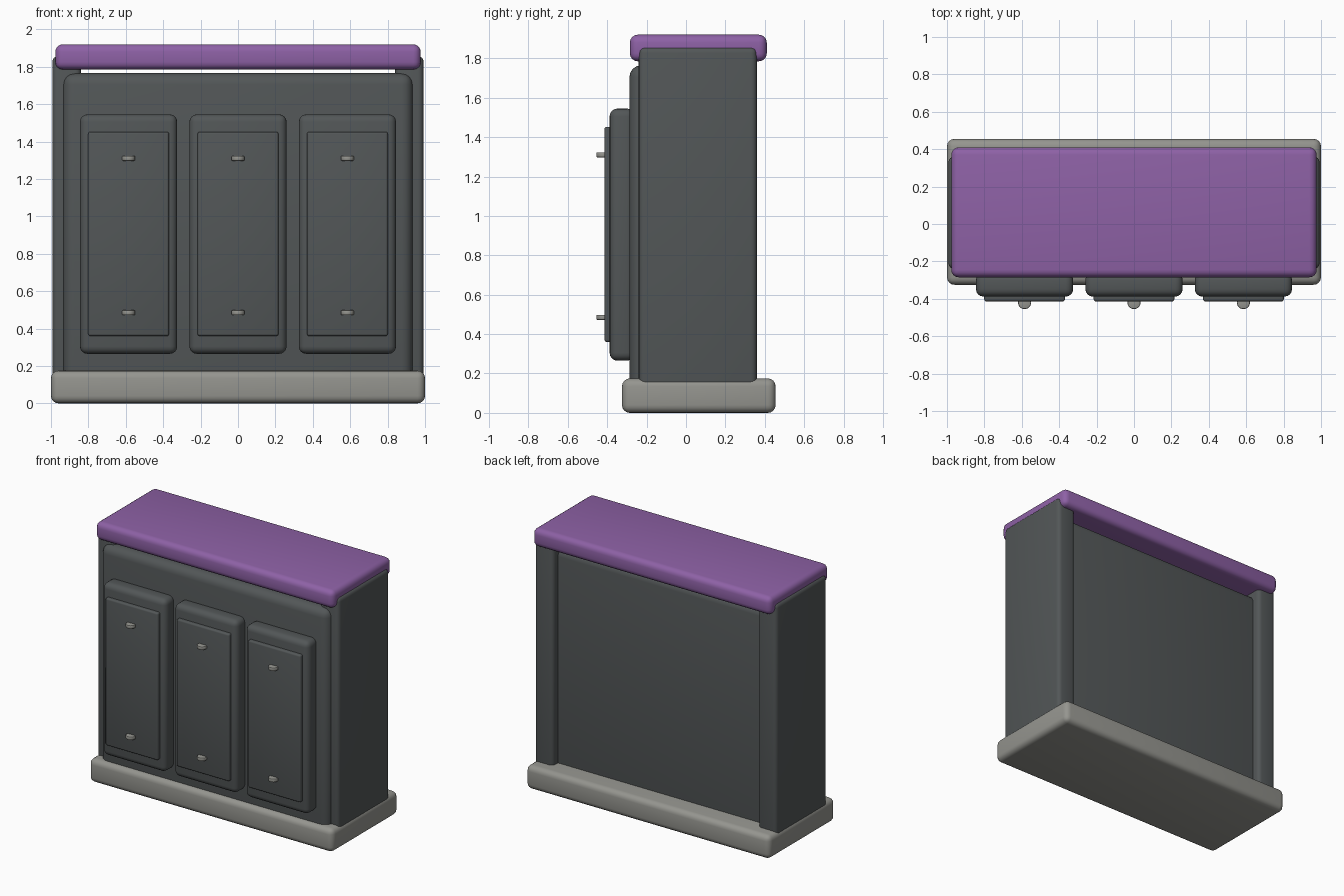
import bpy, math

if "Cube" in bpy.data.objects:
    bpy.data.objects.remove(bpy.data.objects["Cube"])


def material(name, rgb):
    m = bpy.data.materials.new(name)
    m.diffuse_color = (*rgb, 1)
    m.use_nodes = True
    m.node_tree.nodes["Principled BSDF"].inputs["Base Color"].default_value = m.diffuse_color
    return m


DARK = material("dark grey", (0.085, 0.094, 0.096))
STONE = material("stone grey", (0.30, 0.30, 0.275))
PURPLE = material("purple", (0.27, 0.12, 0.38))


def finish(ob, name, mat, bevel, segments):
    ob.name = name
    ob.data.materials.append(mat)
    mod = ob.modifiers.new("rounding", "BEVEL")
    mod.width = bevel
    mod.segments = segments
    mod.limit_method = "ANGLE"
    mod.angle_limit = math.radians(50)
    bpy.ops.object.modifier_apply(modifier=mod.name)
    bpy.ops.object.shade_smooth_by_angle(angle=math.radians(35))


def box(name, x, y, z, mat, bevel, segments=4):
    """Rounded box given as (min, max) on each axis."""
    bpy.ops.mesh.primitive_cube_add(size=1, location=[sum(r) / 2 for r in (x, y, z)])
    ob = bpy.context.object
    ob.scale = [r[1] - r[0] for r in (x, y, z)]
    bpy.ops.object.transform_apply(location=False, rotation=False, scale=True)
    finish(ob, name, mat, bevel, segments)


# plinth, worktop and cabinet body
box("base", (-1, 1), (-0.325, 0.455), (0, 0.175), STONE, 0.04)
box("top_slab", (-0.977, 0.977), (-0.285, 0.41), (1.785, 1.92), PURPLE, 0.04)
box("body", (-0.935, 0.935), (-0.287, 0.30), (0.09, 1.765), DARK, 0.06)

# side walls standing proud of the body
for label, s in (("left", -1), ("right", 1)):
    box(label + "_side", sorted((s * 0.84, s * 0.992)), (-0.24, 0.36),
        (0.11, 1.857), DARK, 0.03)

# three doors, each with a raised panel and two round knobs
for label, cx in (("left", -0.585), ("middle", 0), ("right", 0.585)):
    box(label + "_door", (cx - 0.26, cx + 0.26), (-0.388, -0.26),
        (0.265, 1.545), DARK, 0.04)
    box(label + "_door_panel", (cx - 0.216, cx + 0.216), (-0.414, -0.36),
        (0.36, 1.452), DARK, 0.012, 3)
    for end, z in (("lower", 0.485), ("upper", 1.31)):
        bpy.ops.mesh.primitive_cylinder_add(vertices=24, radius=0.035, depth=0.026,
                                            location=(cx, -0.42, z))
        finish(bpy.context.object, f"{label}_{end}_knob", STONE, 0.006, 2)
